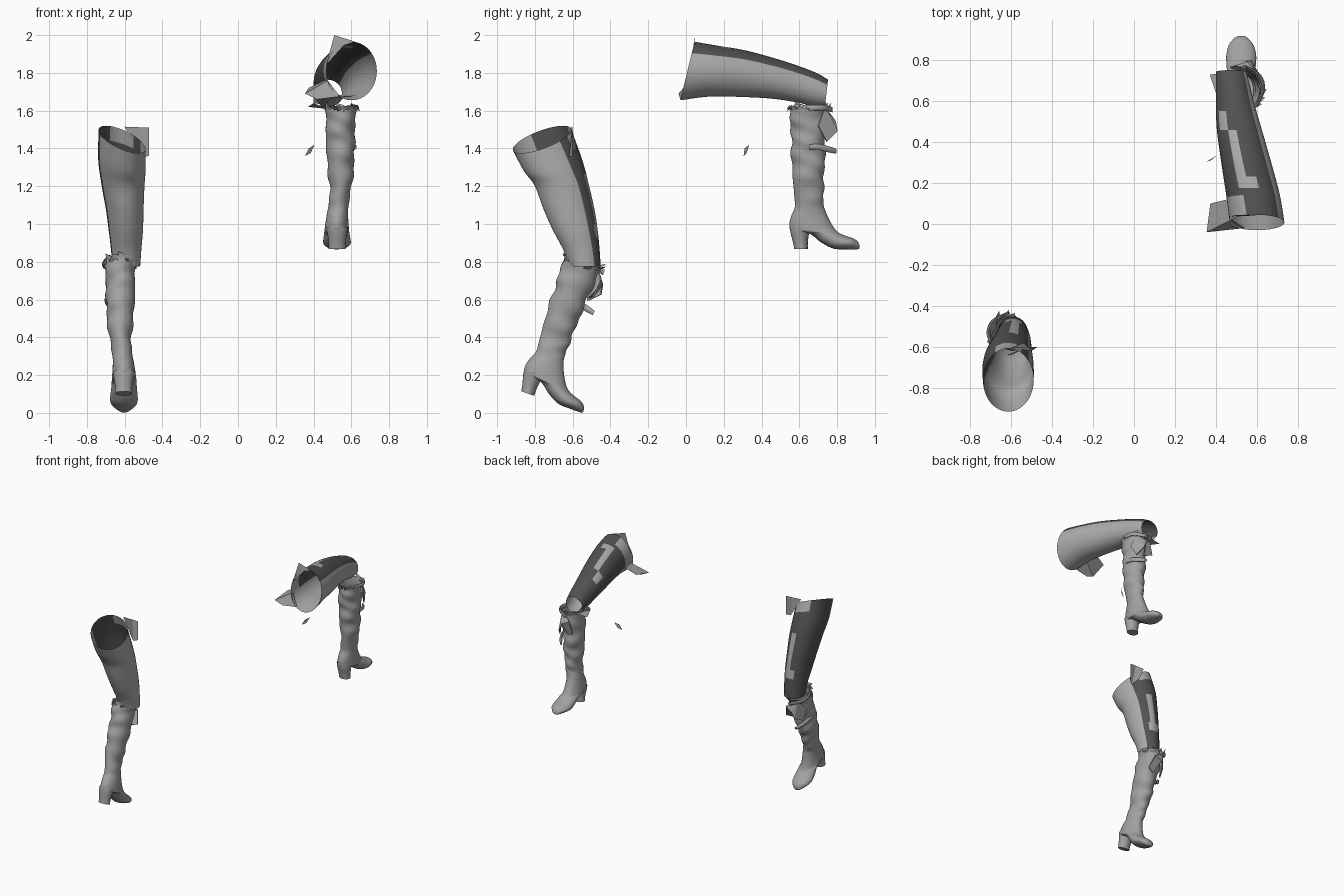
import bpy, math, random
from mathutils import Matrix, Vector

random.seed(4)


def grey(name, v):
    m = bpy.data.materials.new(name)
    m.diffuse_color = (v, v, v, 1)
    return m


LEATHER = grey("leather", .36)
CLOTH = grey("cloth", .42)
DARK = grey("dark_cloth", .085)


def finish(name, verts, faces, mat=None, smooth=True, thick=0, paint=LEATHER):
    if mat:
        verts = [mat @ Vector(v) for v in verts]
        if mat.determinant() < 0:
            faces = [f[::-1] for f in faces]
    me = bpy.data.meshes.new(name)
    me.from_pydata([tuple(v) for v in verts], [], faces)
    me.update()
    me.materials.append(paint)
    ob = bpy.data.objects.new(name, me)
    bpy.context.collection.objects.link(ob)
    if smooth:
        bpy.ops.object.select_all(action='DESELECT')
        ob.select_set(True)
        bpy.context.view_layer.objects.active = ob
        bpy.ops.object.shade_smooth_by_angle(angle=math.radians(50))
    if thick:
        m = ob.modifiers.new("thickness", 'SOLIDIFY')
        m.thickness = thick
        m.offset = 0
    return ob


def spline(keys, i, u):
    a, b, c, d = (keys[min(max(i + k, 0), len(keys) - 1)] for k in (-1, 0, 1, 2))
    return [0.5 * (2 * q + (r - p) * u + (2 * p - 5 * q + 4 * r - s) * u * u
            + (3 * q - p - 3 * r + s) * u ** 3) for p, q, r, s in zip(a, b, c, d)]


def loft(name, keys, sides=32, sub=6, mat=None, cap=False, fold=None, **kw):
    """Each key: y,z of one edge, y,z of the opposite edge, x left, x right, sideways slope."""
    rows = [spline(keys, i, k / sub) for i in range(len(keys) - 1) for k in range(sub)]
    rows.append(list(keys[-1]))
    verts, faces = [], []
    for y0, z0, y1, z1, xl, xr, sk in rows:
        cy, cz, vy, vz = (y0 + y1) / 2, (z0 + z1) / 2, (y1 - y0) / 2, (z1 - z0) / 2
        for j in range(sides):
            t = 2 * math.pi * j / sides
            s = fold(cz, t) if fold else 1
            c, n = math.cos(t) * s, math.sin(t) * s
            verts.append(((xl + xr) / 2 + (xr - xl) / 2 * c, cy + vy * n, cz + vz * n + sk * c))
    for i in range(len(rows) - 1):
        for j in range(sides):
            k = (j + 1) % sides
            a, b = i * sides, (i + 1) * sides
            faces.append((a + j, b + j, b + k, a + k))
    if cap:
        faces.append(tuple(range(len(verts) - sides, len(verts))))
    return finish(name, verts, faces, mat, **kw)


def darken(ob, patches, lo=35, hi=200, sides=48, sub=8):
    """Dark upper side of a thigh; patches (from, to, angle, angle) stay light."""
    ob.data.materials.append(DARK)
    n = len(ob.data.polygons) // sides
    for p in ob.data.polygons:
        f, t = (p.index // sides) / n, (p.index % sides + .5) * 360 / sides
        light = any(a <= f < b and c <= t < d for a, b, c, d in patches)
        p.material_index = int(lo < t < hi and not light)


# Thighs: open single-sided tubes, hip end first
left = loft("left_thigh", [
    (-.917, 1.395, -.608, 1.50, -.738, -.49, -.05),
    (-.86, 1.285, -.548, 1.335, -.74, -.49, -.03),
    (-.80, 1.20, -.515, 1.21, -.722, -.495, 0),
    (-.755, 1.08, -.485, 1.08, -.70, -.50, 0),
    (-.706, .97, -.468, .97, -.685, -.503, 0),
    (-.648, .86, -.457, .86, -.672, -.512, 0),
    (-.618, .775, -.452, .775, -.667, -.518, 0)], sides=48, sub=8, paint=CLOTH)
right = loft("right_thigh", [
    (-.03, 1.655, .045, 1.965, .468, .735, 0),
    (.13, 1.675, .16, 1.945, .45, .712, 0),
    (.31, 1.672, .31, 1.92, .425, .668, 0),
    (.46, 1.663, .46, 1.88, .405, .625, 0),
    (.58, 1.645, .58, 1.842, .40, .59, 0),
    (.68, 1.623, .69, 1.80, .40, .565, 0),
    (.735, 1.62, .752, 1.764, .40, .55, 0)], sides=48, sub=8, paint=CLOTH)
darken(left, [(.25, .62, 70, 88), (.62, .72, 60, 110), (0, .08, 60, 120)])
darken(right, [(.24, .5, 100, 122), (.17, .25, 72, 122), (0, .14, 110, 200), (.5, .62, 122, 150)])

# Torn cloth at the hip ends
finish("left_hip_flap",
       [(-.60, -.605, 1.515), (-.52, -.60, 1.512), (-.47, -.60, 1.51),
        (-.47, -.60, 1.36), (-.50, -.62, 1.355), (-.54, -.58, 1.40)],
       [(0, 1, 4, 5), (1, 2, 3, 4)], smooth=False)
finish("right_hip_flap",
       [(.355, -.04, 1.69), (.373, .10, 1.72), (.456, .12, 1.76), (.475, .02, 1.76),
        (.54, -.02, 1.675), (.42, -.03, 1.66)],
       [(0, 1, 2, 3), (0, 3, 4, 5)], smooth=False)
finish("right_hip_spike",
       [(.51, .045, 2.0), (.465, .035, 1.84), (.56, .04, 1.945), (.62, .045, 1.965)],
       [(0, 1, 2), (0, 2, 3)], smooth=False)
finish("loose_scrap",
       [(.355, .305, 1.36), (.385, .32, 1.375), (.405, .335, 1.42), (.375, .31, 1.40)],
       [(0, 1, 2, 3)], smooth=False)


def wrinkle(z, t):
    """Slouched leather folds on the boot shaft, fading out at the ankle."""
    w = min(max((z - 1.06) / .08, 0), 1) * min(max((1.64 - z) / .08, .3), 1)
    return (1 + w * .04 * math.sin(58 * z + 1.5 * math.sin(t + 9 * z) + t)
            + w * .04 * math.sin(36 * z - 2 * t))


SHAFT = [
    (.55, 1.625, .752, 1.625, .463, .628, 0),
    (.555, 1.50, .745, 1.50, .465, .62, 0),
    (.557, 1.40, .737, 1.40, .467, .617, 0),
    (.562, 1.29, .733, 1.29, .475, .613, 0),
    (.570, 1.19, .728, 1.19, .485, .60, 0),
    (.577, 1.10, .728, 1.11, .480, .585, 0),
    (.556, 1.04, .742, 1.06, .470, .583, 0),
    (.548, 1.00, .765, 1.01, .463, .585, 0),
    (.560, .962, .79, .972, .458, .588, 0),
    (.650, .950, .812, .952, .456, .590, 0),
    (.715, .903, .838, .940, .452, .595, 0),
    (.78, .870, .866, .931, .451, .597, 0),
    (.85, .866, .890, .922, .462, .585, 0),
    (.905, .866, .908, .908, .488, .558, 0),
    (.918, .870, .918, .890, .508, .540, 0)]
HEEL = [
    (.550, .985, .665, .985, .466, .582, 0),
    (.553, .955, .652, .955, .472, .578, 0),
    (.567, .90, .645, .90, .480, .570, 0),
    (.573, .867, .645, .867, .480, .570, 0)]


def boot(side, mat):
    loft(side + "_boot", SHAFT, cap=True, fold=wrinkle, sub=10, mat=mat)
    loft(side + "_boot_heel", HEEL, sides=20, sub=3, cap=True, mat=mat)

    # Ragged cuff around the knee
    verts, faces = [], []
    for i in range(22):
        a = 2 * math.pi * i / 22
        b = a + random.uniform(.2, .45)
        n, r, h = len(verts), random.uniform(1.05, 1.28), random.uniform(1.59, 1.655)
        for t, s, z in ((a, .98, 1.595), (b, 1.0, 1.61), (b, r, h), (a, 1.06, 1.63)):
            verts.append((.545 + .082 * s * math.cos(t), .652 + .1 * s * math.sin(t), z))
        faces.append((n, n + 1, n + 2, n + 3))
    finish(side + "_ragged_cuff", verts, faces, mat, smooth=False)

    # Bow: pointed loops and hanging tails on the outer front
    finish(side + "_bow_loops",
           [(.585, .735, 1.615), (.55, .79, 1.545), (.57, .80, 1.49), (.60, .745, 1.435),
            (.62, .70, 1.52), (.50, .775, 1.57), (.47, .765, 1.47), (.53, .745, 1.45)],
           [(0, 1, 2), (0, 2, 3, 4), (0, 1, 5), (5, 6, 7, 1)], mat, smooth=False, thick=.008)
    loft(side + "_bow_tail", [
        (.655, 1.395, .655, 1.42, .612, .628, 0),
        (.70, 1.392, .70, 1.425, .602, .622, 0),
        (.755, 1.378, .757, 1.412, .572, .597, 0),
        (.795, 1.372, .798, 1.398, .545, .565, 0)], sides=10, sub=4, cap=True, mat=mat)
    loft(side + "_bow_cord", [
        (.575, 1.61, .575, 1.635, .592, .606, 0),
        (.66, 1.60, .66, 1.63, .622, .64, 0),
        (.73, 1.60, .73, 1.63, .60, .62, 0),
        (.775, 1.59, .775, 1.62, .525, .55, 0)], sides=10, sub=4, cap=True, mat=mat)


# The left boot is the right one mirrored and tipped forward
boot("right", Matrix.Identity(4))
boot("left", Matrix.Translation((-.605, -.87, .117))
     @ Matrix.Rotation(math.radians(-19.5), 4, 'X')
     @ Matrix.Diagonal((-1, 1, 1, 1))
     @ Matrix.Translation((-.525, -.574, -.87)))

# Torn pieces on the inner side of the right knee
finish("right_inner_tatters",
       [(.47, .62, 1.61), (.40, .64, 1.64), (.37, .73, 1.62), (.46, .74, 1.63),
        (.40, .66, 1.67), (.42, .72, 1.69)],
       [(0, 1, 2, 3), (1, 4, 5, 3)], smooth=False)
